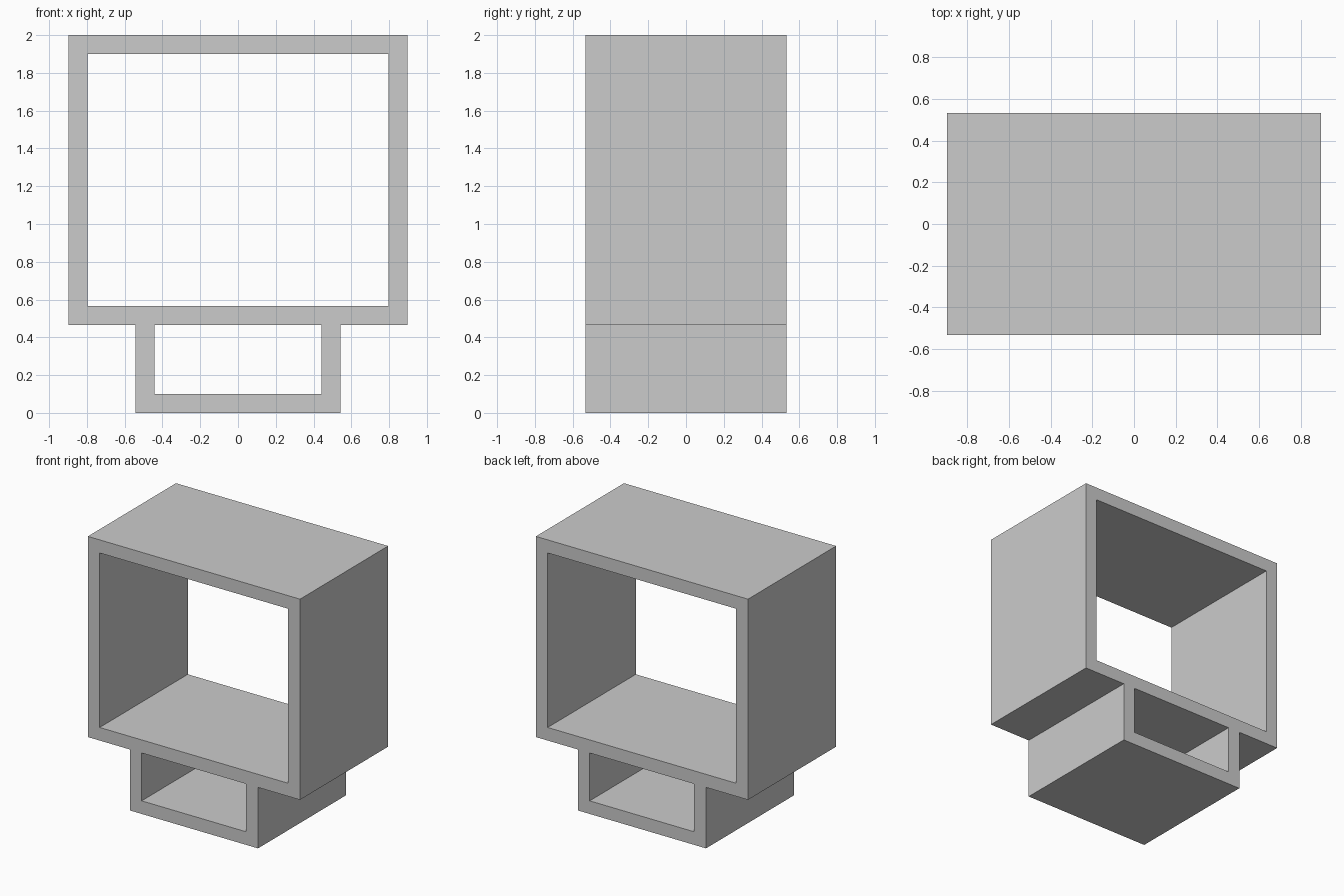
import bpy
import bmesh

cube = bpy.data.objects.get("Cube")
if cube:
    bpy.data.objects.remove(cube, do_unlink=True)

WALL = 0.1
DEPTH = 1.064
TOP_HALF, BASE_HALF = 0.897, 0.542
SHELF, HEIGHT = 0.466, 2.0

# One plain grey
grey = bpy.data.materials.new("plain grey")
grey.use_nodes = True
colour = (0.6, 0.6, 0.6, 1)
grey.diffuse_color = colour
grey.node_tree.nodes["Principled BSDF"].inputs["Base Color"].default_value = colour


def inside(x, z, half, low, high):
    return abs(x) < half and low < z < high


def is_wall(x, z):
    """Large box tube standing on a smaller box tube, sharing the shelf."""
    if z > SHELF:
        return (inside(x, z, TOP_HALF, SHELF, HEIGHT)
                and not inside(x, z, TOP_HALF - WALL, SHELF + WALL, HEIGHT - WALL))
    return (inside(x, z, BASE_HALF, 0, SHELF)
            and not inside(x, z, BASE_HALF - WALL, WALL, SHELF))


# Front profile of the walls, as cells between the wall lines
halves = [BASE_HALF - WALL, BASE_HALF, TOP_HALF - WALL, TOP_HALF]
xs = sorted([-h for h in halves] + halves)
zs = [0, WALL, SHELF, SHELF + WALL, HEIGHT - WALL, HEIGHT]

bm = bmesh.new()
for x0, x1 in zip(xs, xs[1:]):
    for z0, z1 in zip(zs, zs[1:]):
        if is_wall((x0 + x1) / 2, (z0 + z1) / 2):
            corners = [(x0, z0), (x1, z0), (x1, z1), (x0, z1)]
            bm.faces.new([bm.verts.new((x, -DEPTH / 2, z)) for x, z in corners])
bmesh.ops.remove_doubles(bm, verts=bm.verts, dist=0.0001)

# Extrude the profile from front to back
result = bmesh.ops.extrude_face_region(bm, geom=bm.faces[:], use_keep_orig=True)
back = [v for v in result["geom"] if isinstance(v, bmesh.types.BMVert)]
bmesh.ops.translate(bm, verts=back, vec=(0, DEPTH, 0))
bmesh.ops.recalc_face_normals(bm, faces=bm.faces[:])

mesh = bpy.data.meshes.new("stacked_box_frame")
bm.to_mesh(mesh)
bm.free()
mesh.materials.append(grey)
frame = bpy.data.objects.new("stacked_box_frame", mesh)
bpy.context.collection.objects.link(frame)
